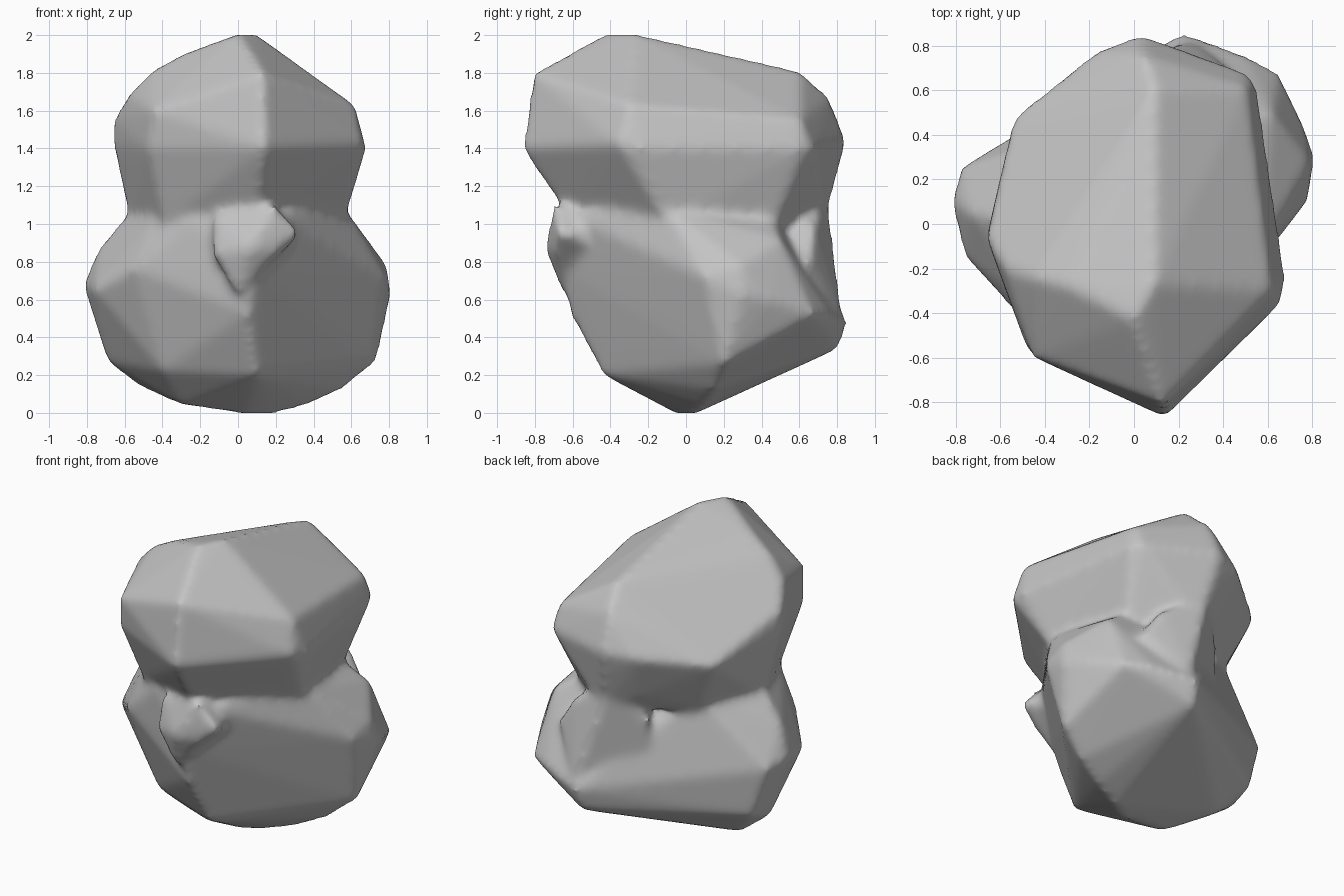
import bpy
import bmesh

default = bpy.data.objects.get("Cube")
if default:
    bpy.data.objects.remove(default, do_unlink=True)

stone = bpy.data.materials.new("grey stone")
stone.use_nodes = True
grey = (0.55, 0.55, 0.55, 1)
stone.diffuse_color = grey
stone.node_tree.nodes["Principled BSDF"].inputs["Base Color"].default_value = grey


def add_hull(mesh, points):
    """Add one faceted convex boulder lump to the mesh."""
    lump = bmesh.new()
    for point in points:
        lump.verts.new(point)
    result = bmesh.ops.convex_hull(lump, input=lump.verts)
    loose = [v for v in result["geom_interior"] if isinstance(v, bmesh.types.BMVert)]
    bmesh.ops.delete(lump, geom=loose, context="VERTS")
    bmesh.ops.recalc_face_normals(lump, faces=lump.faces)
    copies = {v: mesh.verts.new(v.co) for v in lump.verts}
    for face in lump.faces:
        mesh.faces.new([copies[v] for v in face.verts])
    lump.free()


# Upper lump, tapering down into the neck
upper_lump = [
    (0, -.43, 2.01), (.09, -.27, 2.01), (.13, -.81, 1.8), (.14, -.87, 1.4),
    (.09, .61, 1.81), (.04, .76, 1.67), (.03, .85, 1.44), (.03, .81, 1.3),
    (.62, -.3, 1.63), (.68, -.25, 1.4), (.66, -.36, 1.42),
    (.55, .62, 1.4), (.51, .61, 1.55), (.5, .68, 1.4),
    (-.66, -.07, 1.56), (-.66, -.05, 1.42), (-.54, .48, 1.36),
    (-.18, .77, 1.42), (-.45, -.6, 1.6),
    (-.48, -.56, 1.4), (-.3, -.28, 1.9),
    (-.46, -.24, 1.81), (-.58, -.2, 1.69),
    (-.57, 0, 1), (.56, -.1, 1), (.1, -.6, 1), (.1, .73, 1),
    (-.38, .4, 1), (.45, .47, 1), (-.4, -.42, 1), (-.1, .68, 1.12),
]

# Broad lower lump with its shoulders and back bulge
lower_lump = [
    (.05, -.04, -.01), (.18, .04, -.01), (-.3, -.08, .04), (.37, .1, .04),
    (.55, .15, .12), (.73, .2, .26), (.81, .3, .62), (.79, .28, .78),
    (.78, .1, .72), (.62, .5, .92),
    (.22, .86, .48), (.2, .81, .34), (.5, .76, .52), (.65, .68, .52),
    (.76, .45, .6),
    (-.82, .1, .68), (-.78, .25, .65), (-.74, .05, .87),
    (-.76, -.15, .65), (-.69, .1, .27), (-.68, .28, .33), (-.52, .16, .14),
    (-.55, -.38, .76), (-.4, .45, .6), (-.4, -.26, .22),
    (.1, -.44, .2), (.05, -.62, .53), (.1, -.66, .75),
    (-.56, 0, 1.08), (.57, -.1, 1.08), (.43, .45, 1.05), (-.36, .38, 1.08),
    (.2, -.64, 1.05), (-.25, -.52, 1.02), (-.45, -.36, 1.02),
]

# Rib joining the neck to the bulge at the back
back_rib = [
    (.05, .75, 1.15), (.05, .73, .9), (.2, .79, .7), (.25, .83, .52),
    (.35, .68, 1), (.48, .66, .8), (-.15, .6, .95), (-.12, .6, .65),
    (.1, .2, 1.1), (.1, .2, .5), (.5, .4, .7),
]

# Projecting ledge on the front
front_ledge = [
    (-.14, -.61, 1.04), (.2, -.7, 1.1), (.33, -.67, .95), (.06, -.75, .87),
    (-.14, -.66, .84), (0, -.65, .62), (.2, -.7, .85),
    (.1, 0, .7), (.1, 0, 1.05),
]

mesh = bmesh.new()
for points in (upper_lump, lower_lump, back_rib, front_ledge):
    add_hull(mesh, points)
data = bpy.data.meshes.new("boulder")
mesh.to_mesh(data)
mesh.free()
data.materials.append(stone)
boulder = bpy.data.objects.new("boulder", data)
bpy.context.collection.objects.link(boulder)

# Fuse the lumps into one weathered skin
fuse = boulder.modifiers.new("fuse", "REMESH")
fuse.mode = "VOXEL"
fuse.voxel_size = 0.025
fuse.use_smooth_shade = True
soften = boulder.modifiers.new("soften", "SMOOTH")
soften.factor = 0.5
soften.iterations = 10
